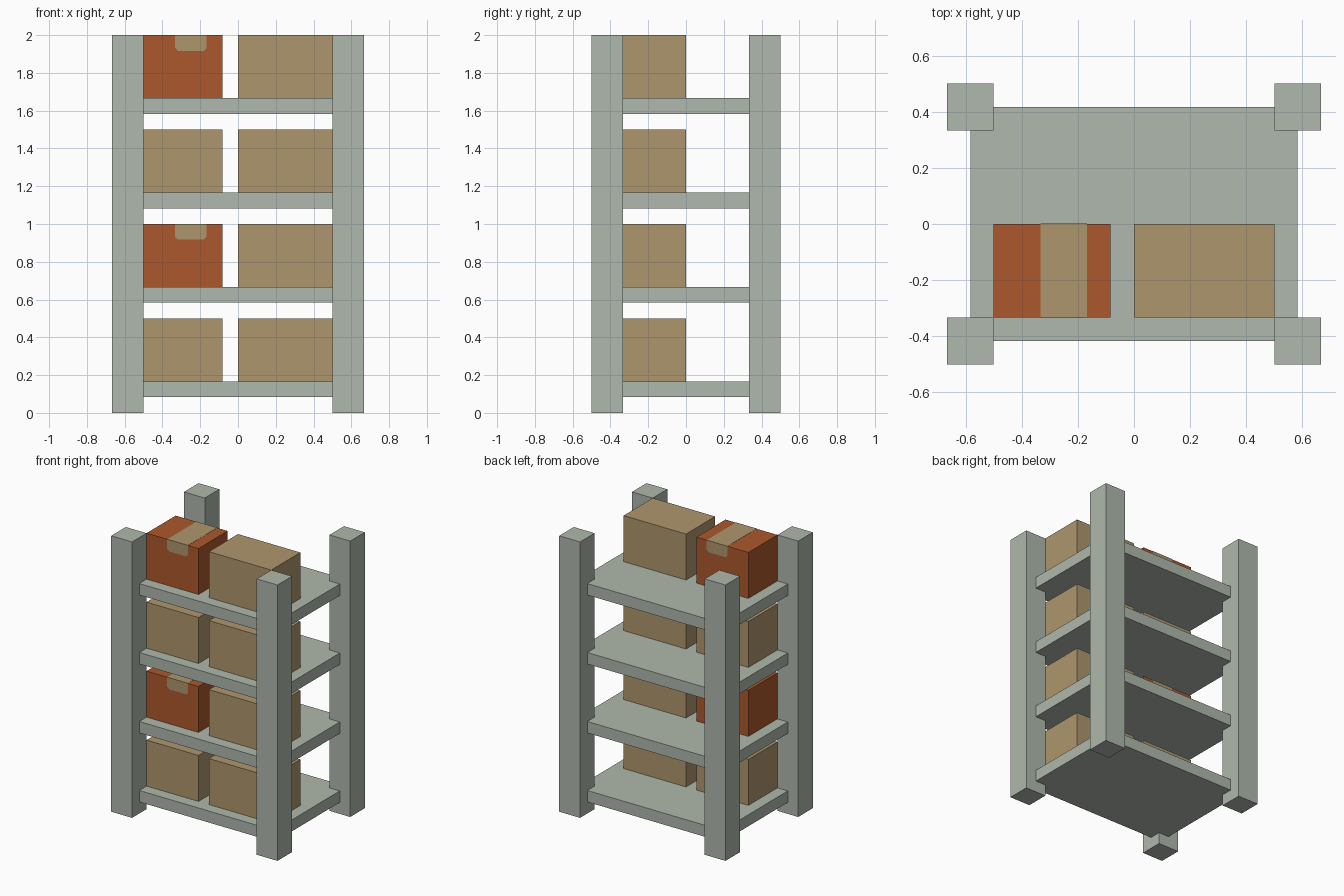
import bpy
import bmesh

cube = bpy.data.objects.get("Cube")
if cube:
    bpy.data.objects.remove(cube, do_unlink=True)

U = 1 / 12  # design grid: the rack is 24 units tall


def material(name, rgb):
    m = bpy.data.materials.new(name)
    m.use_nodes = True
    m.diffuse_color = (*rgb, 1)
    m.node_tree.nodes["Principled BSDF"].inputs["Base Color"].default_value = (*rgb, 1)
    return m


METAL = material("pale grey green", (0.429, 0.485, 0.418))
CARD = material("cardboard tan", (0.423, 0.305, 0.153))
ORANGE = material("burnt orange", (0.413, 0.098, 0.025))


def finish(name, bm, mat):
    bmesh.ops.recalc_face_normals(bm, faces=bm.faces)
    mesh = bpy.data.meshes.new(name)
    bm.to_mesh(mesh)
    bm.free()
    mesh.materials.append(mat)
    obj = bpy.data.objects.new(name, mesh)
    bpy.context.collection.objects.link(obj)
    return obj


def box(name, lo, hi, mat):
    """Axis-aligned box between two corners, in grid units."""
    bm = bmesh.new()
    bmesh.ops.create_cube(bm, size=1)
    for v in bm.verts:
        v.co = [(l if c < 0 else h) * U for c, l, h in zip(v.co, lo, hi)]
    return finish(name, bm, mat)


def tape_flap(name, x0, x1, y, z0, z1, depth, mat):
    """Thin tape end with clipped lower corners."""
    c = 0.18
    profile = [(x0, z1), (x0, z0 + c), (x0 + c, z0), (x1 - c, z0), (x1, z0 + c), (x1, z1)]
    bm = bmesh.new()
    face = bm.faces.new([bm.verts.new((x * U, y * U, z * U)) for x, z in profile])
    out = bmesh.ops.extrude_face_region(bm, geom=[face])["geom"]
    verts = [g for g in out if isinstance(g, bmesh.types.BMVert)]
    bmesh.ops.translate(bm, verts=verts, vec=(0, depth * U, 0))
    return finish(name, bm, mat)


# Four corner posts
for sx, side in ((1, "left"), (-1, "right")):
    for sy, end in ((-1, "front"), (1, "back")):
        xs, ys = sorted((6 * sx, 8 * sx)), sorted((4 * sy, 6 * sy))
        box(f"{end}_{side}_post", (xs[0], ys[0], 0), (xs[1], ys[1], 24), METAL)

# Shelves, each with a wide and a narrow box; every second narrow box is taped
T = 0.015  # tape thickness
for i in range(4):
    z = 2 + 6 * i
    n = i + 1
    box(f"shelf_{n}", (-7, -5, z - 1), (7, 5, z), METAL)
    box(f"wide_box_{n}", (0, -4, z), (6, 0, z + 4), CARD)
    taped = i % 2 == 1
    box(f"narrow_box_{n}", (-6, -4, z), (-1, 0, z + 4), ORANGE if taped else CARD)
    if taped:
        box(f"tape_top_{n}", (-4, -4 - T, z + 4 - T), (-2, T, z + 4 + T), CARD)
        tape_flap(f"tape_front_{n}", -4, -2, -4, z + 3, z + 4, -T, CARD)
        tape_flap(f"tape_back_{n}", -4, -2, 0, z + 3, z + 4, T, CARD)
